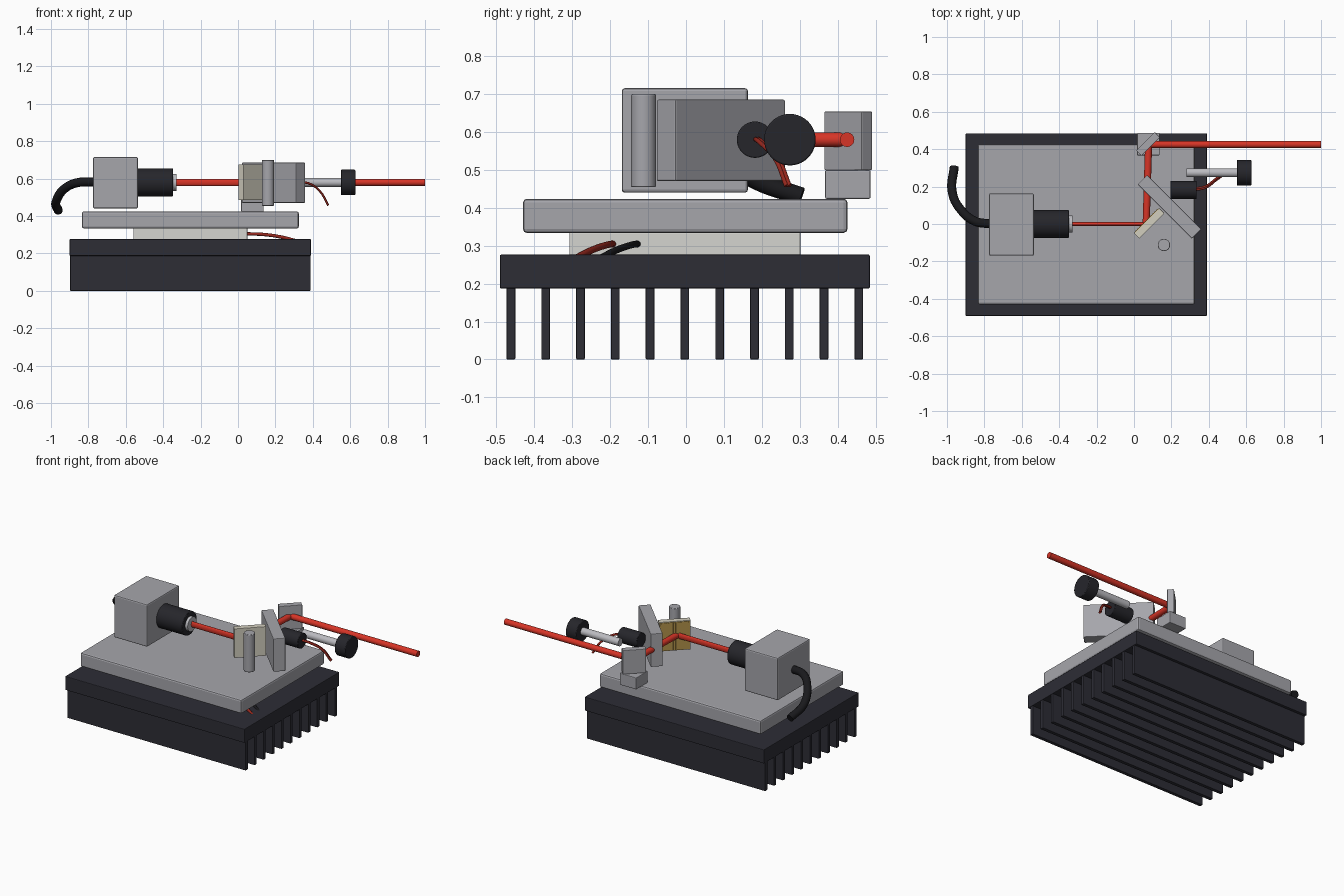
import bpy, math
from mathutils import Vector

cube = bpy.data.objects.get("Cube")
if cube:
    bpy.data.objects.remove(cube, do_unlink=True)


def material(name, r, g, b):
    m = bpy.data.materials.new(name)
    m.use_nodes = True
    m.diffuse_color = (r, g, b, 1)
    m.node_tree.nodes["Principled BSDF"].inputs["Base Color"].default_value = (r, g, b, 1)
    return m


dark = material("dark anodised", 0.026, 0.026, 0.036)
black = material("black plastic", 0.019, 0.019, 0.024)
rubber = material("cable rubber", 0.01, 0.01, 0.012)
metal = material("aluminium", 0.38, 0.38, 0.41)
ceramic = material("white ceramic", 0.66, 0.66, 0.63)
cream = material("grating glass", 0.65, 0.62, 0.52)
gold = material("gold coating", 0.46, 0.3, 0.07)
red = material("beam red", 0.68, 0.035, 0.02)
wire_red = material("wire red", 0.3, 0.02, 0.012)
steel = material("steel", 0.5, 0.5, 0.53)


def box(name, center, size, mat, turn=0, bevel=0.006):
    bpy.ops.mesh.primitive_cube_add(size=1, location=center, rotation=(0, 0, math.radians(turn)))
    ob = bpy.context.object
    ob.name = name
    ob.scale = size
    bpy.ops.object.transform_apply(location=False, rotation=False, scale=True)
    ob.data.materials.append(mat)
    if bevel:
        mod = ob.modifiers.new("Bevel", "BEVEL")
        mod.width, mod.segments = bevel, 2
    return ob


def rod(name, start, end, radius, mat, flatten=1, bevel=0):
    # Cylinder between two points; flatten squeezes it sideways
    a, b = Vector(start), Vector(end)
    bpy.ops.mesh.primitive_cylinder_add(vertices=40, radius=radius, depth=(b - a).length,
                                        location=(a + b) / 2)
    ob = bpy.context.object
    ob.name = name
    ob.scale.y = flatten
    bpy.ops.object.transform_apply(location=False, rotation=False, scale=True)
    ob.rotation_euler = (b - a).to_track_quat("Z", "Y").to_euler()
    if abs((b - a).normalized().x) > 0.99:
        ob.rotation_euler = (0, math.pi / 2, 0)
    ob.data.materials.append(mat)
    bpy.ops.object.shade_smooth_by_angle(angle=math.radians(40))
    if bevel:
        mod = ob.modifiers.new("Bevel", "BEVEL")
        mod.width, mod.segments, mod.limit_method = bevel, 2, "ANGLE"
    return ob


def cable(name, points, radius, mat):
    curve = bpy.data.curves.new(name, "CURVE")
    curve.dimensions = "3D"
    curve.bevel_depth = radius
    curve.bevel_resolution = 4
    curve.use_fill_caps = True
    spline = curve.splines.new("BEZIER")
    spline.bezier_points.add(len(points) - 1)
    for bp, p in zip(spline.bezier_points, points):
        bp.co = p
        bp.handle_left_type = bp.handle_right_type = "AUTO"
    curve.materials.append(mat)
    ob = bpy.data.objects.new(name, curve)
    bpy.context.collection.objects.link(ob)
    return ob


AXIS = 0.58  # optical height

# Heat sink with fins
box("heatsink_base", (-0.255, -0.003, 0.232), (1.29, 0.976, 0.09), dark, bevel=0.004)
for i in range(11):
    box(f"heatsink_fin_{i + 1}", (-0.255, -0.462 + i * 0.0918, 0.095), (1.285, 0.023, 0.19), dark, bevel=0.003)

# Cooler element and cold plate
box("thermoelectric_cooler", (-0.255, -0.003, 0.305), (0.61, 0.61, 0.06), ceramic, bevel=0.003)
box("cold_plate", (-0.255, -0.002, 0.379), (1.16, 0.856, 0.09), metal, bevel=0.01)
for name, y, mat in (("cooler_wire_red", -0.19, wire_red), ("cooler_wire_black", -0.125, rubber)):
    cable(name, [(0.03, y, 0.305), (0.13, y - 0.02, 0.302),
                 (0.23, y - 0.06, 0.288), (0.31, y - 0.1, 0.268)], 0.009, mat)

# Diode housing, collimator and supply cable
box("diode_housing", (-0.655, -0.003, 0.578), (0.24, 0.333, 0.276), metal, bevel=0.008)
rod("collimator", (-0.54, 0, AXIS), (-0.348, 0, AXIS), 0.075, black, bevel=0.004)
rod("collimator_lens", (-0.35, 0, AXIS), (-0.33, 0, AXIS), 0.046, steel)
cable("supply_cable", [(-0.765, 0, 0.582), (-0.85, 0.015, 0.58), (-0.925, 0.075, 0.548),
                       (-0.973, 0.18, 0.475), (-0.961, 0.305, 0.43)], 0.024, rubber)

# Beam path
rod("beam_from_lens", (-0.335, 0, AXIS), (0.065, 0, AXIS), 0.019, red, flatten=0.5)
rod("beam_to_mirror", (0.065, 0, AXIS), (0.078, 0.425, AXIS), 0.019, red)
rod("beam_output", (0.07, 0.425, AXIS), (1.0, 0.425, AXIS), 0.019, red)

# Ruled grating with gold face
box("grating", (0.082, 0.003, 0.58), (0.19, 0.038, 0.19), cream, turn=45, bevel=0.002)
out = Vector((-1, 1, 0)).normalized()
along = Vector((1, 1, 0)).normalized()
face = Vector((0.082, 0.003, 0.58)) + out * 0.02
box("grating_coating", face, (0.182, 0.004, 0.182), gold, turn=45, bevel=0)
for i in range(12):
    box(f"grating_ruling_{i + 1}", face + out * 0.003 + along * (i - 5.5) * 0.0145,
        (0.006, 0.004, 0.176), gold, turn=45, bevel=0)

# Pivoting grating mount
box("grating_mount", (0.19, 0.092, 0.578), (0.41, 0.072, 0.215), metal, turn=-45, bevel=0.004)
rod("pivot_post", (0.16, -0.112, 0.455), (0.16, -0.112, 0.70), 0.033, metal, bevel=0.003)

# Piezo actuator, its wire and the adjustment screw
rod("piezo_actuator", (0.195, 0.182, AXIS), (0.335, 0.182, AXIS), 0.048, black, bevel=0.003)
rod("adjustment_screw", (0.28, 0.274, AXIS), (0.56, 0.274, AXIS), 0.024, steel)
rod("adjustment_knob", (0.55, 0.274, AXIS), (0.627, 0.274, AXIS), 0.068, black, bevel=0.004)
for i, dy in enumerate((0, 0.008)):
    cable(f"piezo_wire_{i + 1}", [(0.325, 0.182 + dy, 0.582), (0.38, 0.193 + dy, 0.574),
                                  (0.44, 0.235 + dy, 0.53), (0.482, 0.265 + dy, 0.458)], 0.006, wire_red)

# Folding mirror on its block
box("mirror_block", (0.077, 0.427, 0.462), (0.12, 0.12, 0.076), metal, bevel=0.004)
box("folding_mirror", (0.075, 0.428, 0.577), (0.14, 0.04, 0.155), metal, turn=45, bevel=0.003)
